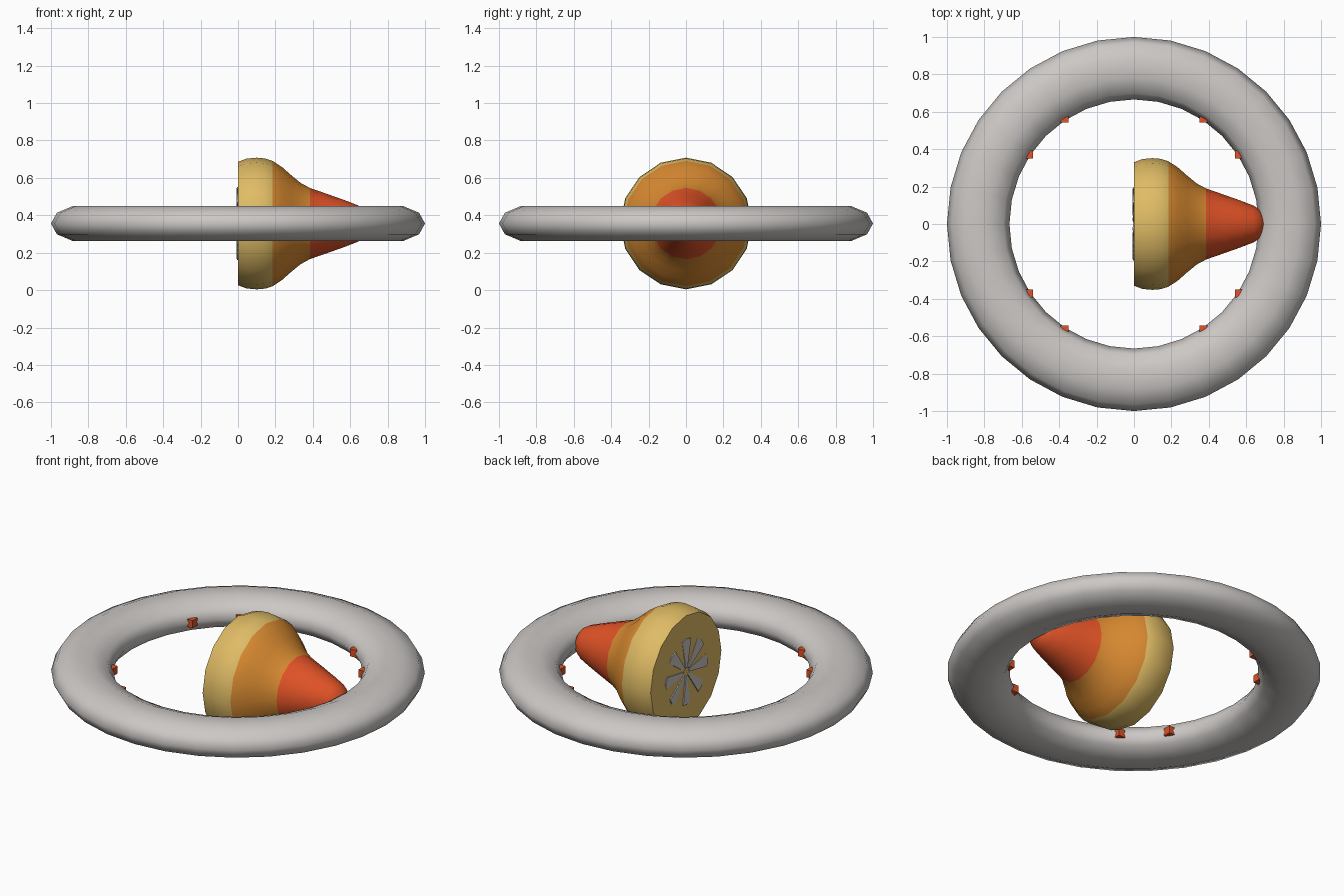
import bpy, bmesh, math
from mathutils import Matrix, Vector

if "Cube" in bpy.data.objects:
    bpy.data.objects.remove(bpy.data.objects["Cube"])

AXIS_Z = 0.356


def material(name, rgb):
    m = bpy.data.materials.new(name)
    m.diffuse_color = (*rgb, 1)
    m.use_nodes = True
    m.node_tree.nodes["Principled BSDF"].inputs["Base Color"].default_value = m.diffuse_color
    return m


GREY = material("light grey", (0.60, 0.575, 0.56))
TAN = material("sand yellow", (0.74, 0.50, 0.13))
ORANGE = material("orange", (0.68, 0.25, 0.03))
RED = material("red orange", (0.75, 0.085, 0.02))


def finish(name, bm, mats, smooth=False):
    bmesh.ops.recalc_face_normals(bm, faces=bm.faces)
    me = bpy.data.meshes.new(name)
    bm.to_mesh(me)
    bm.free()
    for m in mats:
        me.materials.append(m)
    ob = bpy.data.objects.new(name, me)
    bpy.context.collection.objects.link(ob)
    if smooth:
        bpy.ops.object.select_all(action='DESELECT')
        ob.select_set(True)
        bpy.context.view_layer.objects.active = ob
        bpy.ops.object.shade_smooth_by_angle(angle=math.radians(50))
    return ob


# Outer ring: torus with a flattened ten-sided section
bpy.ops.mesh.primitive_torus_add(major_radius=0.833, minor_radius=0.167,
                                 major_segments=32, minor_segments=10,
                                 location=(0, 0, AXIS_Z))
ring = bpy.context.object
ring.name = "outer_ring"
ring.data.transform(Matrix.Diagonal((1, 1, 0.585, 1)))
ring.data.materials.append(GREY)
bpy.ops.object.shade_smooth_by_angle(angle=math.radians(60))

# Central pod: profile (x, radius) turned around the x axis, banded along its length
profile = [(0, 0.33), (0.045, 0.347), (0.10, 0.352), (0.145, 0.348), (0.185, 0.335),
           (0.235, 0.302), (0.285, 0.258), (0.335, 0.217), (0.385, 0.19),
           (0.48, 0.157), (0.57, 0.125), (0.64, 0.098), (0.67, 0.078), (0.697, 0.04)]
SIDES = 16
bm = bmesh.new()
rows = [[bm.verts.new((x, r * math.cos(math.tau * i / SIDES),
                       AXIS_Z + r * math.sin(math.tau * i / SIDES)))
         for i in range(SIDES)] for x, r in profile]
for a, b in zip(rows, rows[1:]):
    for i in range(SIDES):
        j = (i + 1) % SIDES
        bm.faces.new((a[i], a[j], b[j], b[i]))
bm.faces.new(rows[0])
tip = bm.verts.new((0.71, 0, AXIS_Z))
for i in range(SIDES):
    bm.faces.new((rows[-1][i], rows[-1][(i + 1) % SIDES], tip))
for f in bm.faces:
    x = f.calc_center_median().x
    f.material_index = 0 if x < 0.185 else 1 if x < 0.385 else 2
finish("central_pod", bm, [TAN, ORANGE, RED], smooth=True)

# Fan on the flat rear of the pod: pitched wedge blades
bm = bmesh.new()
for k in range(8):
    turn = Matrix.Translation((0, 0, AXIS_Z)) @ Matrix.Rotation(k * math.tau / 8, 4, 'X')
    outline = [(-0.007, 0.025), (0.007, 0.025), (0.036, 0.185), (0, 0.195), (-0.036, 0.185)]
    front, back = ([bm.verts.new(turn @ Vector((dx + 0.1 * y, y, z))) for y, z in outline]
                   for dx in (-0.005, 0.001))
    bm.faces.new(front)
    bm.faces.new(back)
    for i in range(5):
        j = (i + 1) % 5
        bm.faces.new((front[i], front[j], back[j], back[i]))
finish("rear_fan", bm, [GREY])

# Thrusters: clusters of flared four-sided nozzles on the inside of the ring
H = 0.022
directions = [Vector(d) for d in ((1, 0, 0), (-1, 0, 0), (0, 1, 0), (0, -1, 0), (0, 0, 1), (0, 0, -1))]
bm = bmesh.new()
for px, py in ((0.372, 0.565), (0.563, 0.372)):
    for sx in (1, -1):
        for sy in (1, -1):
            c = Vector((px * sx, py * sy, AXIS_Z))
            for d in directions:
                u = Vector((d.y, d.z, d.x))
                v = d.cross(u)
                apex = bm.verts.new(c)
                rim = [bm.verts.new(c + H * (d + a * u + b * v))
                       for a, b in ((1, 1), (-1, 1), (-1, -1), (1, -1))]
                bm.faces.new(rim)
                for i in range(4):
                    bm.faces.new((rim[i], rim[(i + 1) % 4], apex))
finish("ring_thrusters", bm, [RED])
